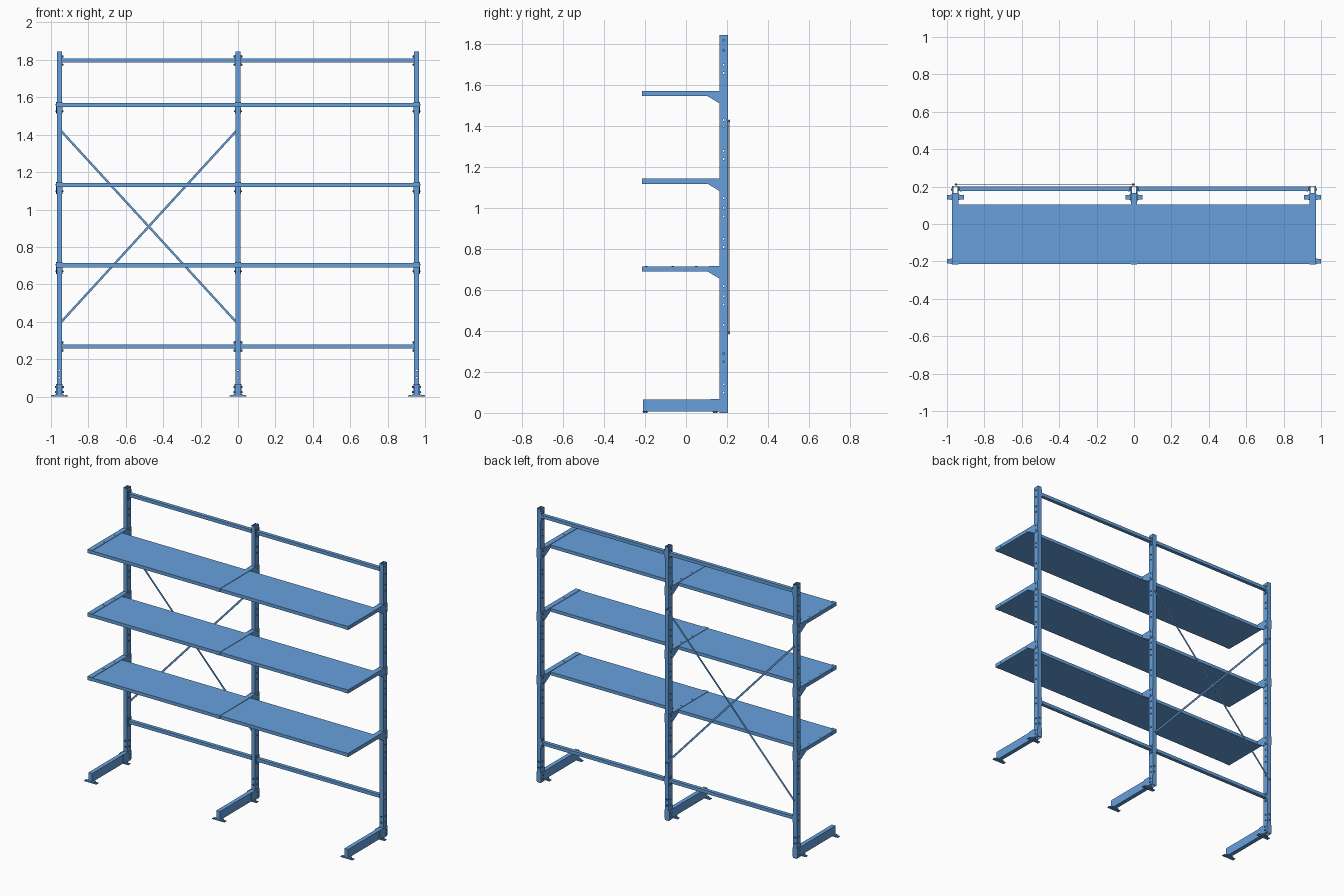
import bpy, bmesh, math
from mathutils import Vector

if "Cube" in bpy.data.objects:
    bpy.data.objects.remove(bpy.data.objects["Cube"])

POSTS = (-0.955, 0.0, 0.955)
SHELVES = (0.704, 1.132, 1.560)
RAILS = (0.267, 1.796)
W = 0.014           # half width of a post
Y0, Y1 = 0.163, 0.204

BLUE = bpy.data.materials.new("blue_paint")
BLUE.diffuse_color = (0.135, 0.358, 0.718, 1)
BLUE.use_nodes = True
BLUE.node_tree.nodes["Principled BSDF"].inputs["Base Color"].default_value = BLUE.diffuse_color


def finish(name, bm):
    bmesh.ops.recalc_face_normals(bm, faces=bm.faces)
    me = bpy.data.meshes.new(name)
    bm.to_mesh(me)
    bm.free()
    me.materials.append(BLUE)
    ob = bpy.data.objects.new(name, me)
    bpy.context.collection.objects.link(ob)
    return ob


def add_box(bm, x0, x1, y0, y1, z0, z1):
    for v in bmesh.ops.create_cube(bm, size=1)['verts']:
        v.co = ((x0 + x1) / 2 + v.co.x * (x1 - x0),
                (y0 + y1) / 2 + v.co.y * (y1 - y0),
                (z0 + z1) / 2 + v.co.z * (z1 - z0))


def add_cyl(bm, centre, axis, r, depth, seg=12):
    vs = bmesh.ops.create_cone(bm, cap_ends=True, segments=seg, radius1=r,
                               radius2=r, depth=depth)['verts']
    q = Vector((0, 0, 1)).rotation_difference(Vector(axis))
    for v in vs:
        v.co = q @ v.co + Vector(centre)


def add_prism(bm, profile, x0, x1):
    a = [bm.verts.new((x0, y, z)) for y, z in profile]
    b = [bm.verts.new((x1, y, z)) for y, z in profile]
    bm.faces.new(a)
    bm.faces.new(b[::-1])
    for i in range(len(a)):
        j = (i + 1) % len(a)
        bm.faces.new((a[i], b[i], b[j], a[j]))


# hollow perforated uprights
HOLES_X = (0.10, 0.14, 0.25, 0.29, 0.43, 0.53, 0.57, 0.62, 0.81, 0.85, 0.96,
           1.00, 1.05, 1.24, 1.28, 1.40, 1.43, 1.66, 1.70, 1.77, 1.82)
HOLES_Y = (0.10, 0.14)
for px in POSTS:
    bm = bmesh.new()
    t = 0.003
    rings = []
    for z in (0.0, 1.845):
        for d in (0, t):
            rings.append([bm.verts.new(c) for c in (
                (px - W + d, Y0 + d, z), (px + W - d, Y0 + d, z),
                (px + W - d, Y1 - d, z), (px - W + d, Y1 - d, z))])
    for a, b in ((0, 1), (1, 3), (3, 2), (2, 0)):
        for i in range(4):
            j = (i + 1) % 4
            bm.faces.new((rings[a][i], rings[a][j], rings[b][j], rings[b][i]))
    post = finish("upright_post", bm)
    for tag, axis, zs in (("side", (1, 0, 0), HOLES_X), ("front", (0, 1, 0), HOLES_Y)):
        bm = bmesh.new()
        for z in zs:
            add_cyl(bm, (px, 0.184, z), axis, 0.005, 0.1, 10)
        cutter = finish("hole_cutter_" + tag, bm)
        cutter.hide_render = True
        cutter.hide_viewport = True
        m = post.modifiers.new("holes_" + tag, 'BOOLEAN')
        m.operation = 'DIFFERENCE'
        m.solver = 'EXACT'
        m.object = cutter

    # base leg with socket bolts
    bm = bmesh.new()
    add_box(bm, px - W, px + W, -0.21, Y0, 0.008, 0.066)
    for s in (-1, 1):
        add_box(bm, px + s * W, px + s * (W + 0.004), 0.12, Y1, 0.008, 0.068)
        for z in (0.025, 0.05):
            add_cyl(bm, (px + s * 0.02, 0.184, z), (1, 0, 0), 0.006, 0.007, 6)
    finish("base_leg", bm)

    # foot plates
    bm = bmesh.new()
    for y in (-0.199, 0.143):
        add_box(bm, px - 0.045, px + 0.045, y - 0.011, y + 0.011, 0, 0.005)
        add_box(bm, px - 0.026, px + 0.026, y - 0.014, y + 0.014, 0.004, 0.01)
        for s in (-1, 1):
            add_cyl(bm, (px + s * 0.035, y, 0.006), (0, 0, 1), 0.006, 0.005, 8)
    finish("foot_plate", bm)

    # cantilever arms: gusseted side plates, top and bottom strips, cap, bolts
    for sz in SHELVES:
        bm = bmesh.new()
        prof = [(-0.215, sz - 0.013), (0.105, sz - 0.013), (0.163, sz - 0.048),
                (0.203, sz - 0.048), (0.203, sz + 0.014), (0.105, sz + 0.012),
                (-0.215, sz + 0.012)]
        for s in (-1, 1):
            add_prism(bm, prof, px + s * W, px + s * (W + 0.003))
            for z in (sz - 0.035, sz):
                add_cyl(bm, (px + s * 0.019, 0.184, z), (1, 0, 0), 0.005, 0.006, 6)
            for y in (-0.165, 0.09):
                add_cyl(bm, (px + s * 0.0175, y, sz), (1, 0, 0), 0.004, 0.002, 10)
        add_box(bm, px - W, px + W, -0.213, Y0, sz + 0.008, sz + 0.012)
        add_box(bm, px - W, px + W, -0.213, 0.105, sz - 0.013, sz - 0.009)
        add_box(bm, px - W - 0.003, px + W + 0.003, -0.2155, -0.21, sz - 0.013, sz + 0.012)
        for y in (-0.195, -0.065, 0.05):
            add_cyl(bm, (px, y, sz + 0.012), (0, 0, 1), 0.006, 0.002, 10)
        finish("shelf_arm", bm)

for x0, x1 in zip(POSTS, POSTS[1:]):
    # shelf boards, a little below the arm tops
    for sz in SHELVES:
        bm = bmesh.new()
        add_box(bm, x0 + W + 0.003, x1 - W - 0.003, -0.213, 0.105, sz - 0.013, sz + 0.009)
        finish("shelf_board", bm)
    # horizontal rails with end brackets
    for rz in RAILS:
        bm = bmesh.new()
        add_box(bm, x0 + W, x1 - W, 0.176, 0.2, rz - 0.011, rz + 0.011)
        finish("cross_rail", bm)
        bm = bmesh.new()
        for px, s in ((x0, 1), (x1, -1)):
            a = px + s * W
            add_box(bm, a, a + s * 0.004, 0.172, 0.203, rz - 0.03, rz + 0.03)
            for z in (-0.022, 0.022):
                add_cyl(bm, (a + s * 0.006, 0.188, rz + z), (1, 0, 0), 0.006, 0.006, 6)
            add_cyl(bm, (a + s * 0.014, 0.188, rz), (0, 1, 0), 0.004, 0.027, 8)
        finish("rail_bracket", bm)

# diagonal straps behind the left bay
xa, xb, za, zb = -0.955, 0.0, 0.388, 1.43
for k, (z0, z1) in enumerate(((za, zb), (zb, za))):
    bm = bmesh.new()
    length = math.hypot(xb - xa, z1 - z0)
    add_box(bm, -length / 2, length / 2, -0.001, 0.001, -0.006, 0.006)
    for e in (-1, 1):
        add_cyl(bm, (e * (length / 2 - 0.006), 0.001, 0), (0, 1, 0), 0.006, 0.008, 6)
    strap = finish("diagonal_strap", bm)
    strap.location = ((xa + xb) / 2, 0.2085 + 0.002 * k, (z0 + z1) / 2)
    strap.rotation_euler = (0, -math.atan2(z1 - z0, xb - xa), 0)
